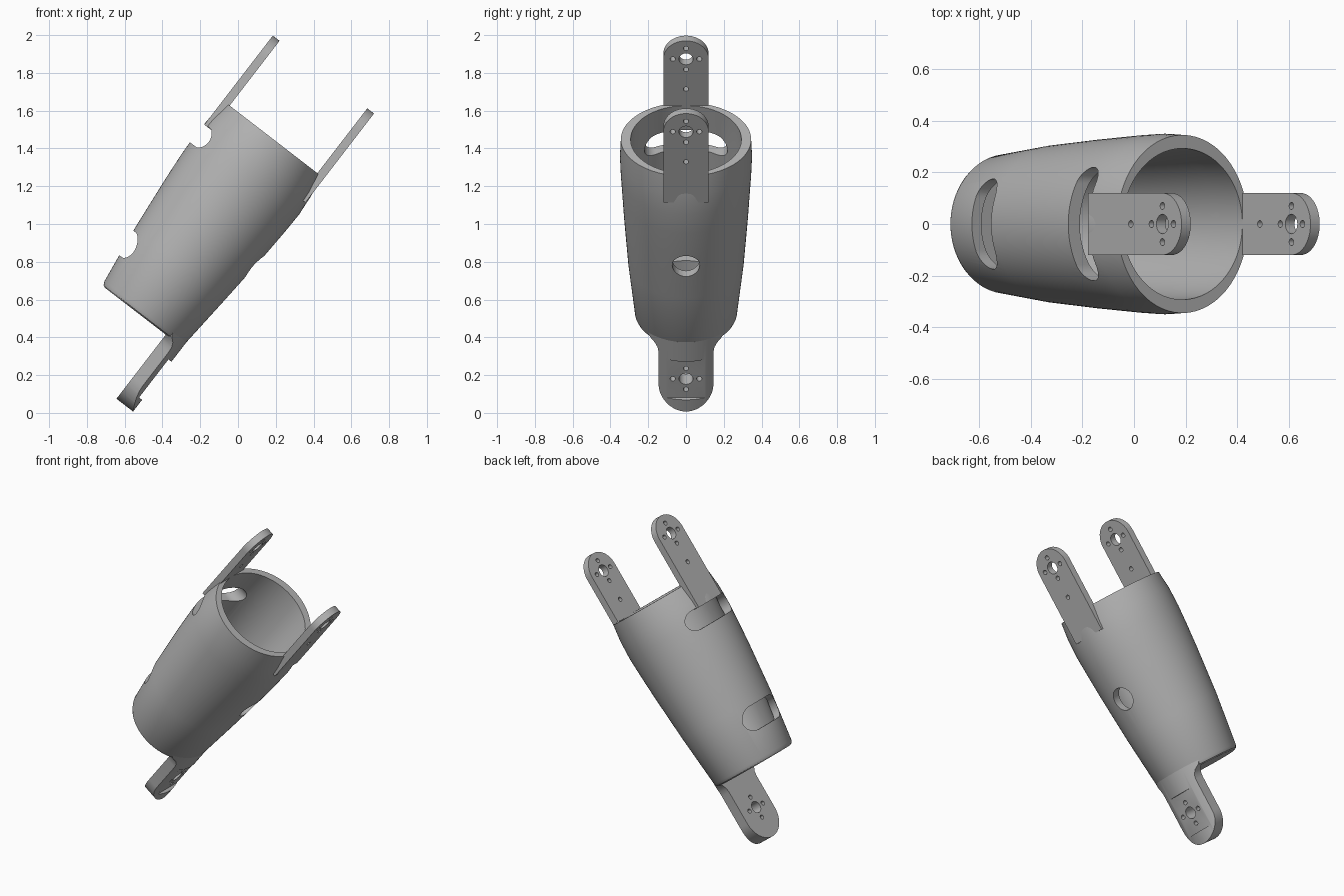
import bpy, bmesh, math
from mathutils import Matrix

old = bpy.data.objects.get("Cube")
if old:
    bpy.data.objects.remove(old, do_unlink=True)

grey = bpy.data.materials.new("plain_grey")
grey.use_nodes = True
GREY = (0.45, 0.45, 0.45, 1)
grey.diffuse_color = GREY
grey.node_tree.nodes["Principled BSDF"].inputs["Base Color"].default_value = GREY

# The limb is modelled upright, then tilted about y into place
TILT = Matrix.Translation((-0.582, 0, 0.448)) @ Matrix.Rotation(math.radians(37.6), 4, 'Y')


def make(name, bm):
    bmesh.ops.recalc_face_normals(bm, faces=bm.faces)
    mesh = bpy.data.meshes.new(name)
    bm.to_mesh(mesh)
    bm.free()
    mesh.materials.append(grey)
    ob = bpy.data.objects.new(name, mesh)
    bpy.context.collection.objects.link(ob)
    return ob


def loft(name, rings, n=96):
    """Closed skin through ellipses given as (height, centre x, radius x, radius y)."""
    bm = bmesh.new()
    loops = []
    for h, cx, rx, ry in rings:
        loops.append([bm.verts.new((cx + rx * math.cos(math.tau * i / n),
                                    ry * math.sin(math.tau * i / n), h)) for i in range(n)])
    for lo, hi in zip(loops, loops[1:]):
        for i in range(n):
            j = (i + 1) % n
            bm.faces.new((lo[i], lo[j], hi[j], hi[i]))
    bm.faces.new(loops[0])
    bm.faces.new(loops[-1])
    return make(name, bm)


def plate(name, outline, x0, x1):
    """Outline in (y, height), extruded along x."""
    bm = bmesh.new()
    face = bm.faces.new([bm.verts.new((x0, y, h)) for y, h in outline])
    new = bmesh.ops.extrude_face_region(bm, geom=[face])["geom"]
    bmesh.ops.translate(bm, vec=(x1 - x0, 0, 0),
                        verts=[v for v in new if isinstance(v, bmesh.types.BMVert)])
    return make(name, bm)


def arc(cy, ch, r, start, end, n=24):
    return [(cy + r * math.cos(math.radians(start + (end - start) * i / n)),
             ch + r * math.sin(math.radians(start + (end - start) * i / n)))
            for i in range(n + 1)]


def hole(h, r, x0, x1, y=0):
    return plate("cutter", arc(y, h, r, 0, 345, 23), x0, x1)


def slot(h, half_width, r):
    c = half_width - r
    return plate("cutter", arc(c, h, r, -90, 90) + arc(-c, h, r, 90, 270), -0.6, -0.08)


def combine(ob, cutter, operation='DIFFERENCE'):
    mod = ob.modifiers.new("cut", 'BOOLEAN')
    mod.operation = operation
    mod.solver = 'EXACT'
    mod.object = cutter
    bpy.context.view_layer.objects.active = ob
    bpy.ops.object.modifier_apply(modifier=mod.name)
    bpy.data.objects.remove(cutter, do_unlink=True)


def horn_holes(ob, h, r, x0, x1):
    """Centre bore with four screw holes around it."""
    combine(ob, hole(h, r, x0, x1))
    for dy, dh in ((1, 0), (-1, 0), (0, 1), (0, -1)):
        combine(ob, hole(h + 0.07 * dh, 0.014, x0, x1, 0.07 * dy))


# Hollow tapered shell with a closed floor
shell = loft("limb_shell", [
    (0.095, 0.02, 0.25, 0.25), (0.102, 0.02, 0.262, 0.262), (0.12, 0.019, 0.27, 0.27),
    (0.45, 0.01, 0.306, 0.306), (0.75, 0.006, 0.332, 0.328), (0.9, 0.004, 0.342, 0.337),
    (1.03, 0.003, 0.347, 0.345), (1.15, 0.001, 0.339, 0.35), (1.262, 0, 0.32, 0.345),
    (1.262, 0, 0.293, 0.293), (1.1, 0, 0.293, 0.293), (0.45, 0.01, 0.262, 0.262),
    (0.15, 0.018, 0.225, 0.225)])

# Cable slots on one side, round opening on the other
combine(shell, slot(1.042, 0.22, 0.062))
combine(shell, slot(0.352, 0.175, 0.074))
combine(shell, hole(0.67, 0.073, 0.12, 0.6))
parts = [shell]

# Pair of upper joint brackets
for side, label in ((1, "lower_side"), (-1, "upper_side")):
    outline = [(-0.12, 1.1), (0.12, 1.1)] + arc(0, 1.575, 0.12, 0, 180)
    bracket = plate("bracket_" + label, outline, side * 0.293, side * 0.338)
    ends = (side * 0.2, side * 0.45)
    horn_holes(bracket, 1.573, 0.038, *ends)
    combine(bracket, hole(1.372, 0.014, *ends))
    parts.append(bracket)

# Bottom joint tab: flared neck, rounded end, outer face follows the shell
neck = [(0.145, 0.03), (0.15, 0.06), (0.165, 0.085), (0.19, 0.105), (0.2, 0.13)]
outline = arc(0, -0.188, 0.145, -180, 0) + neck + [(-y, h) for y, h in reversed(neck)]
tab = plate("bottom_tab", outline, 0.179, 0.4)
combine(tab, loft("cutter", [(-0.5, 0.02, 0.27, 0.27), (0.3, 0.02, 0.27, 0.27)]), 'INTERSECT')

# Flat seat recessed in the tab, then its holes
seat = [(-0.11, -0.255), (0.11, -0.255), (0.11, 0), (-0.11, 0)]
combine(tab, plate("cutter", seat, 0.27, 0.4))
horn_holes(tab, -0.13, 0.037, 0.1, 0.4)
parts.append(tab)

for ob in parts:
    ob.matrix_world = TILT
    bpy.ops.object.select_all(action='DESELECT')
    ob.select_set(True)
    bpy.context.view_layer.objects.active = ob
    bpy.ops.object.shade_smooth_by_angle(angle=math.radians(30))
